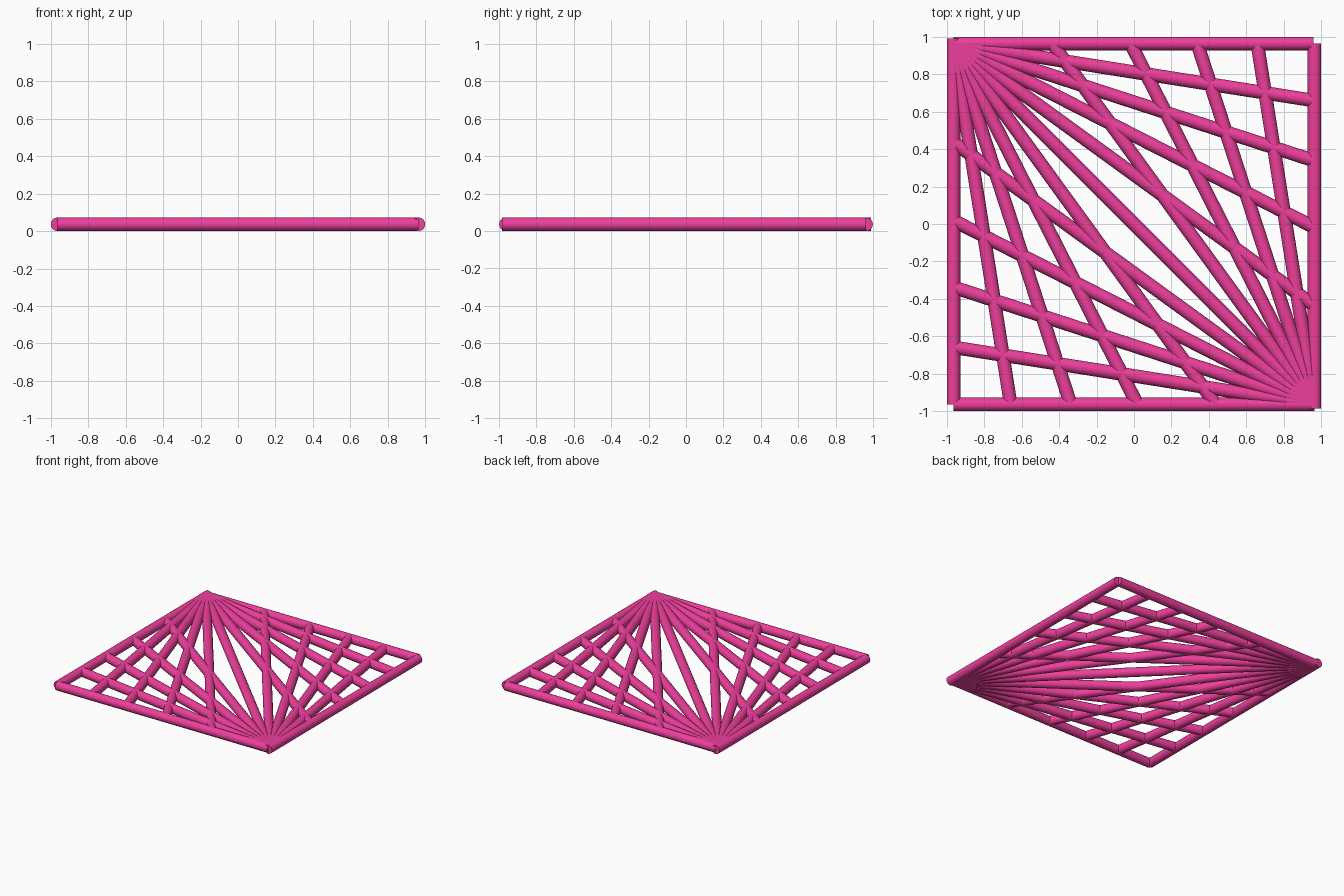
import bpy, math
from mathutils import Vector

if "Cube" in bpy.data.objects:
    bpy.data.objects.remove(bpy.data.objects["Cube"])

R = 0.036      # rod radius
C = 0.963      # distance of frame axes from the centre
STEP = 9       # degrees between neighbouring fan rods

mat = bpy.data.materials.new("pink")
mat.diffuse_color = (0.85, 0.05, 0.33, 1)
mat.use_nodes = True
mat.node_tree.nodes["Principled BSDF"].inputs["Base Color"].default_value = mat.diffuse_color


def rod(name, a, b):
    a, b = Vector((*a, R)), Vector((*b, R))
    d = b - a
    bpy.ops.mesh.primitive_cylinder_add(vertices=24, radius=R, depth=d.length, location=(a + b) / 2)
    o = bpy.context.object
    o.name = name
    o.rotation_euler = d.to_track_quat('Z', 'Y').to_euler()
    o.data.materials.append(mat)
    bpy.ops.object.shade_smooth_by_angle(angle=math.radians(40))
    return o


# Square frame; the side rods run a little past the fan corners
rod("frame_top", (-C, C), (C - 0.005, C))
rod("frame_bottom", (-C, -C), (C, -C))
rod("frame_left", (-C, -C), (-C, 0.99))
rod("frame_right", (C, C), (C, -0.985))

# Shared diagonal between the two fan corners
rod("diagonal_rod", (-C, C), (C, -C))

# Fans from two opposite corners, mirrored about the diagonal
for s, label in ((1, "upper_left"), (-1, "lower_right")):
    for i in range(1, 5):
        end = C - 2 * C * math.tan(math.radians(STEP * i))
        rod(f"{label}_fan_side_{i}", (-C * s, C * s), (C * s, end * s))
        rod(f"{label}_fan_end_{i}", (-C * s, C * s), (-end * s, -C * s))
